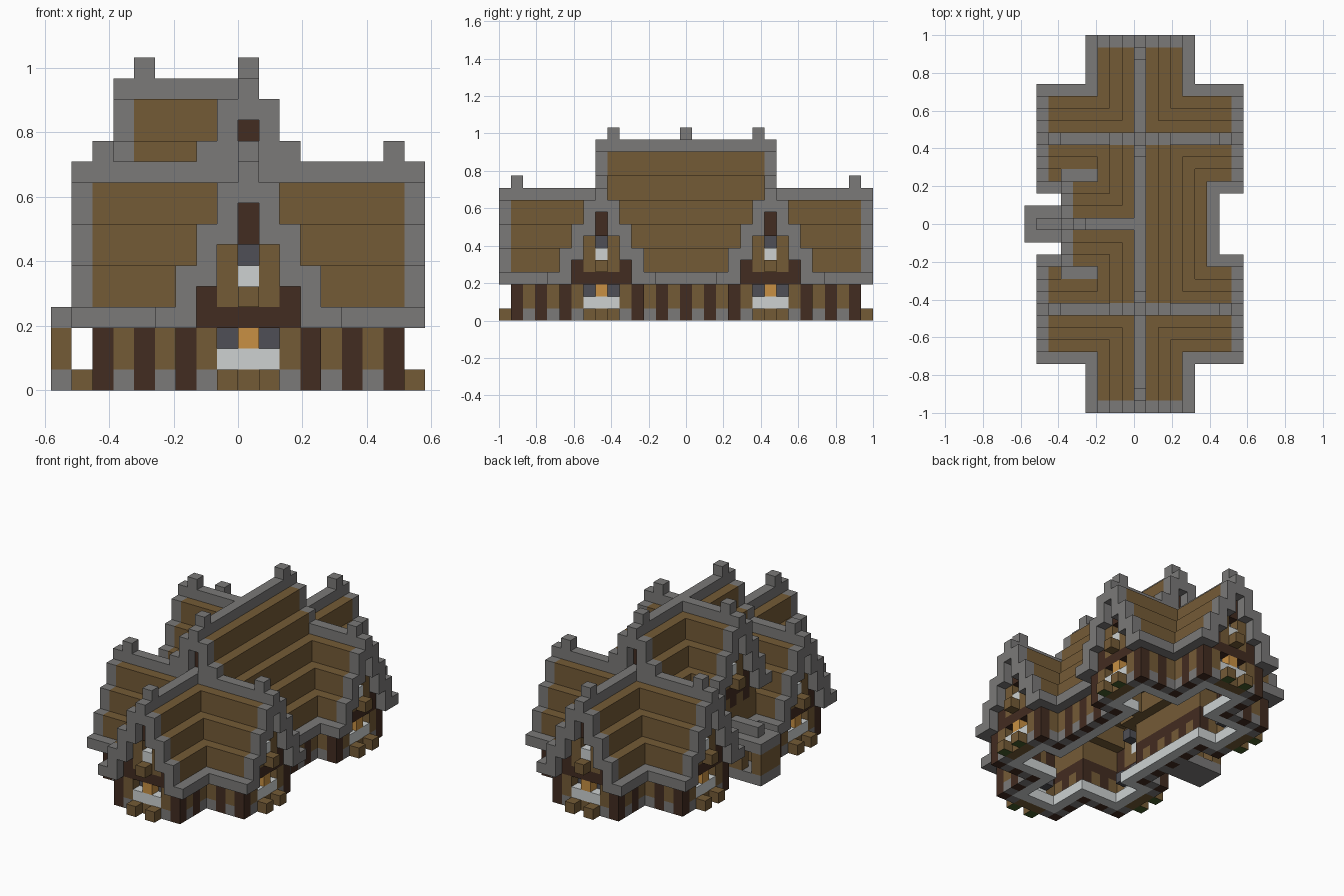
import bpy, bmesh

cube = bpy.data.objects.get("Cube")
if cube:
    bpy.data.objects.remove(cube, do_unlink=True)

U = 2 / 31  # edge of one block

# Colours
COLOURS = {
    "grey_stone": (0.196, 0.192, 0.188),
    "brown_planks": (0.175, 0.104, 0.037),
    "dark_timber": (0.055, 0.025, 0.015),
    "white_stone": (0.61, 0.64, 0.64),
    "dark_glass": (0.078, 0.078, 0.092),
    "orange_lamp": (0.58, 0.28, 0.057),
    "green_moss": (0.06, 0.11, 0.025),
}
GREY, BROWN, DARK, WHITE, GLASS, ORANGE, MOSS = range(len(COLOURS))
materials = []
for name, rgb in COLOURS.items():
    m = bpy.data.materials.new(name)
    m.use_nodes = True
    m.diffuse_color = (*rgb, 1)
    m.node_tree.nodes["Principled BSDF"].inputs["Base Color"].default_value = (*rgb, 1)
    materials.append(m)

parts = {}      # part name -> {cell: colour}
taken = set()   # every filled cell


def put(part, i, j, k, colour):
    if (i, j, k) not in taken:
        taken.add((i, j, k))
        parts.setdefault(part, {})[(i, j, k)] = colour


def pitch(d, ridge):
    """Top block of a stepped roof at distance d from its ridge."""
    return ridge if d == 0 else ridge + 1 - 2 * d


# Roof: each rule gives (top, distance, is_trim, lowest) or None
def end_wing(i, j):
    if abs(i) <= 4 and abs(j) <= 15:
        return pitch(abs(i), 10), abs(i), abs(j) == 15, 3


def cross_wing(i, j):
    d = abs(abs(j) - 7)
    if d <= 4 and abs(i) <= 8:
        return pitch(d, 10), d, abs(i) == 8, 3


def hall(i, j):
    if abs(i) <= 6 and abs(j) <= 7:
        return pitch(abs(i), 14), abs(i), abs(j) == 7, 3


def dormer(i, j):
    if -6 <= i <= 0 and abs(j) <= 4:
        return pitch(abs(j), 14), abs(j), i == -6, 7


def roof_column(part, i, j, spec):
    top, d, trim, low = spec
    depth = 2 if trim and d > 0 else 1
    if d == 0 and not trim:
        depth = 0
    grey = trim or d == 0 or top == low
    for k in range(max(low, top - depth), top + 1):
        put(part, i, j, k, GREY if grey else BROWN)


for i in range(-8, 9):
    for j in range(-15, 16):
        specs = [s for s in (end_wing(i, j), cross_wing(i, j), hall(i, j)) if s]
        main = max(specs, default=None)
        extra = dormer(i, j)
        if extra and extra > main:
            roof_column("dormer_roof", i, j, extra)
        if main:
            roof_column("main_roof", i, j, main)

# Cross ridges run on beneath the hall gables
for i in range(-2, 3):
    for j in (-7, 7):
        put("cross_ridges", i, j, 10, GREY)

# Ridge posts
for s in (-1, 1):
    put("ridge_posts", 0, 14 * s, 11, GREY)
    put("ridge_posts", 0, 6 * s, 15, GREY)
    for t in (-1, 1):
        put("ridge_posts", 7 * t, 7 * s, 11, GREY)
put("ridge_posts", -5, 0, 15, GREY)


# Gable walls: place(d, out) turns sideways and outward steps into a cell
def gable(place, base):
    for d in range(-3, 4):
        a = abs(d)
        for h in range(0, pitch(a, 7) - 1 + (a == 0)):
            c = DARK
            if a <= 1 and 1 <= h <= 4:
                c = BROWN
            if a == 0 and h == 2:
                c = WHITE
            if a == 0 and h >= 4:
                c = DARK
            if a == 0 and h == 3:
                put("gable_panes", *place(d, -1), base + h, GLASS)
            else:
                put("gable_walls", *place(d, 0), base + h, c)
    put("gable_boxes", *place(0, 1), base + 1, BROWN)


# Ground window: white sill, lamp between recessed panes, planters in front
def ground_window(place):
    for d in (-1, 0, 1):
        put("ground_windows", *place(d, 0), 0, BROWN)
        put("ground_windows", *place(d, 0), 1, WHITE)
        if d:
            put("window_panes", *place(d, -1), 2, GLASS)
            put("planters", *place(d, 1), 0, BROWN)
            recesses.add((*place(d, 0), 2))
        else:
            put("lamps", *place(d, 0), 2, ORANGE)


def facing_y(s):
    return lambda d, out: (d, s * (14 + out))


def facing_x(s, centre):
    return lambda d, out: (s * (7 + out), centre + d)


recesses = set()  # wall cells left open for the windows
ends = [facing_y(s) for s in (-1, 1)]
ends += [facing_x(s, c) for s in (-1, 1) for c in (-7, 7)]
for place in ends:
    gable(place, 3)
    ground_window(place)

# Dormer front, sill and cheeks
gable(lambda d, out: (-5 - out, d), 7)
for j in range(-3, 4):
    put("dormer_walls", -5, j, 6, BROWN if j % 2 else DARK)
for s in (-3, 3):
    for i in (-5, -4, -3):
        for k in (6, 7):
            put("dormer_walls", i, s, k, DARK if i == -5 else BROWN)

# High gables of the hall, above the cross wings
for s in (-6, 6):
    for i in range(-2, 3):
        for k in range(9, pitch(abs(i), 14) - 1 + (i == 0)):
            put("hall_gables", i, s, k, DARK if i == 0 else BROWN)


# Timber-framed ground walls around the footprint
def inside(i, j):
    i, j = abs(i), abs(j)
    return (i <= 3 and j <= 14) or (i <= 7 and 4 <= j <= 10) or (i <= 5 and j <= 4)


def near_edge(i, j, reach):
    steps = range(-reach, reach + 1)
    return not all(inside(i + a, j + b) for a in steps for b in steps)


for i in range(-7, 8):
    for j in range(-14, 15):
        if not inside(i, j):
            continue
        if near_edge(i, j, 1):
            post = i % 2 == 1 and j % 2 == 0
            for k in range(3):
                if (i, j, k) not in recesses:
                    colour = DARK if post else (BROWN if k else GREY)
                    put("timber_walls", i, j, k, colour)
            put("top_beam", i, j, 3, DARK)
        elif near_edge(i, j, 2):
            put("floor_border", i, j, 0, WHITE)

# Side porch: outer wall, inner walls, floor and roof
for j in (-1, 0, 1):
    for k in range(3):
        put("porch_wall", -9, j, k, BROWN if k else GREY)
        if j:
            for i in (-7, -6):
                put("porch_sides", i, j, k, BROWN if k else GREY)
    for i in (-8, -7, -6):
        put("porch_floor", i, j, 0, GREY)
    for i in (-9, -8, -7):
        put("porch_roof", i, j, 3, GREY)
for i in (-8, -7, -6):
    put("porch_ridge", i, 0, 4, GREY)

# Turn each part into a mesh, keeping only exposed faces
for name, cells in parts.items():
    bm = bmesh.new()
    corners = {}

    def corner(p):
        if p not in corners:
            corners[p] = bm.verts.new((p[0] * U, (p[1] - 0.5) * U, p[2] * U))
        return corners[p]

    for cell, colour in cells.items():
        for axis in range(3):
            b, c = (axis + 1) % 3, (axis + 2) % 3
            for side in (0, 1):
                other = list(cell)
                other[axis] += 2 * side - 1
                if tuple(other) in taken:
                    continue
                loop = []
                for db, dc in ((0, 0), (1, 0), (1, 1), (0, 1)):
                    p = list(cell)
                    p[axis] += side
                    p[b] += db
                    p[c] += dc
                    loop.append(corner(tuple(p)))
                face = bm.faces.new(loop if side else loop[::-1])
                # Planters have mossy undersides
                mossy = name == "planters" and axis == 2 and side == 0
                face.material_index = MOSS if mossy else colour
    mesh = bpy.data.meshes.new(name)
    bm.to_mesh(mesh)
    bm.free()
    for m in materials:
        mesh.materials.append(m)
    bpy.context.collection.objects.link(bpy.data.objects.new(name, mesh))
